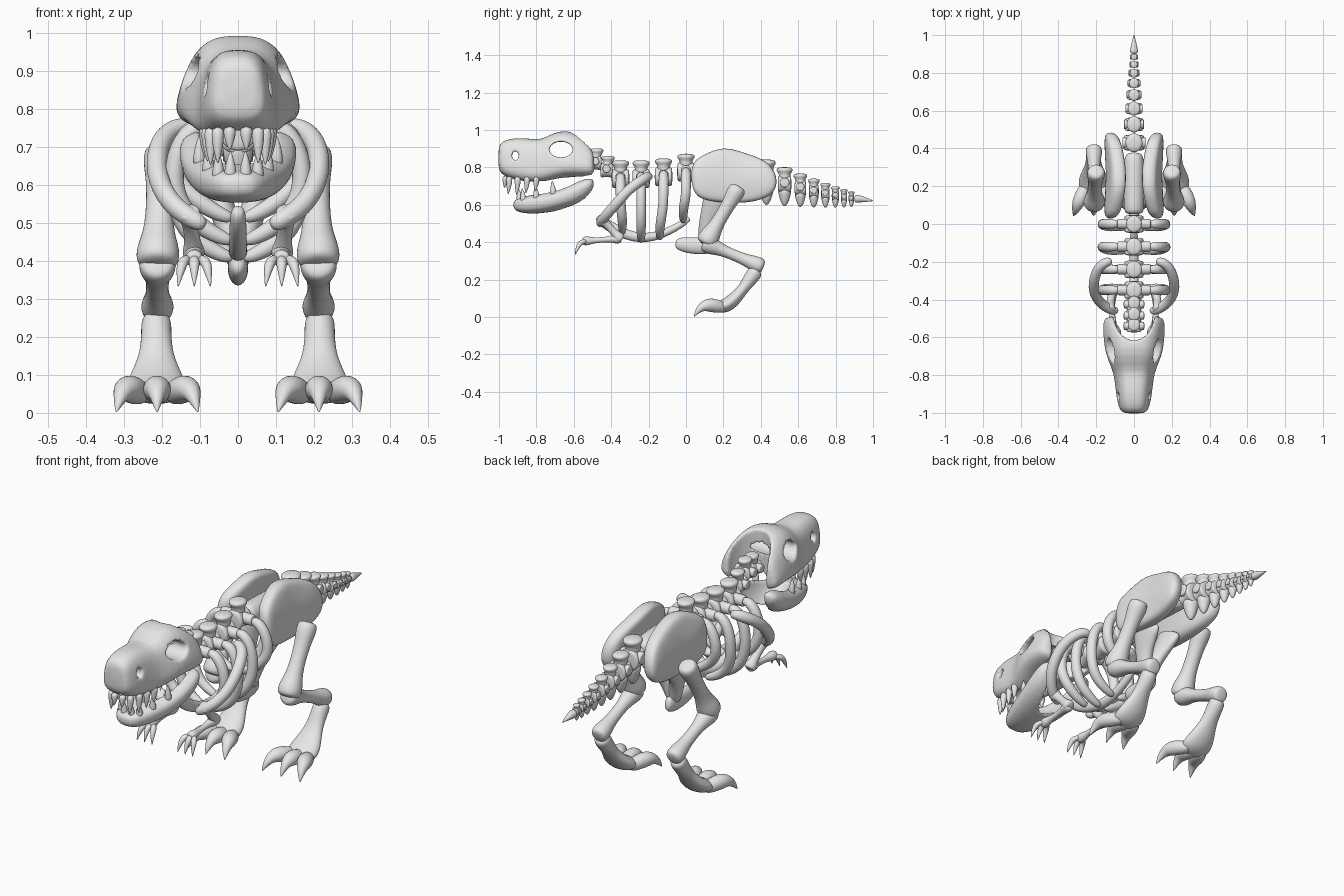
import bpy, bmesh, math
from mathutils import Vector

old = bpy.data.objects.get("Cube")
if old:
    bpy.data.objects.remove(old, do_unlink=True)

BONE = (0.8, 0.8, 0.8, 1)
bone_mat = bpy.data.materials.new("bone grey")
bone_mat.use_nodes = True
bone_mat.diffuse_color = BONE
bone_mat.node_tree.nodes["Principled BSDF"].inputs["Base Color"].default_value = BONE


# ---- helpers ----
def loft(bm, rings):
    """Skin a list of closed rings, cap both ends, and keep every face pointing outward."""
    first = [Vector(p) for p in rings[0]]
    count = len(first)
    centre = sum(first, Vector()) / count
    ahead = sum((Vector(p) for p in rings[1]), Vector()) / count - centre
    spin = sum(((first[i - 1] - centre).cross(first[i] - centre) for i in range(count)), Vector())
    if spin.dot(ahead) < 0:
        rings = [ring[::-1] for ring in rings]
    loops = [[bm.verts.new(p) for p in ring] for ring in rings]
    for a, b in zip(loops, loops[1:]):
        for i in range(count):
            j = (i + 1) % count
            bm.faces.new((a[i], a[j], b[j], b[i]))
    bm.faces.new(loops[0][::-1])
    bm.faces.new(loops[-1])


def tube(bm, points, ref=(1, 0, 0), sides=8):
    """Sweep a round section; a point is x, y, z, radius and optional widening along ref."""
    ref = Vector(ref)
    rings = []
    last = len(points) - 1
    for i, p in enumerate(points):
        tangent = Vector(points[min(i + 1, last)][:3]) - Vector(points[max(i - 1, 0)][:3])
        tangent.normalize()
        u = (ref - tangent * ref.dot(tangent)).normalized()
        v = tangent.cross(u)
        radius = p[3] * 1.1
        wide = p[4] if len(p) > 4 else 1
        ring = []
        for k in range(sides):
            angle = math.tau * k / sides
            offset = u * math.cos(angle) * wide + v * math.sin(angle)
            ring.append(Vector(p[:3]) + offset * radius)
        rings.append(ring)
    loft(bm, rings)


def limb(bm, start, end, r_start, r_mid, r_end):
    """A long bone with a knob at each end."""
    start, end = Vector(start), Vector(end)
    steps = ((0, r_start * .75), (.05, r_start * 1.1), (.17, r_start * 1.05), (.32, r_mid),
             (.68, r_mid), (.83, r_end * 1.05), (.95, r_end * 1.1), (1, r_end * .75))
    tube(bm, [(*start.lerp(end, f), r) for f, r in steps])


def finish(bm, name, mirror=False, level=2):
    for face in bm.faces:
        face.smooth = True
    mesh = bpy.data.meshes.new(name)
    bm.to_mesh(mesh)
    bm.free()
    mesh.materials.append(bone_mat)
    ob = bpy.data.objects.new(name, mesh)
    bpy.context.scene.collection.objects.link(ob)
    if mirror:
        ob.modifiers.new("Mirror", 'MIRROR').use_mirror_merge = False
    sub = ob.modifiers.new("Subdivision", 'SUBSURF')
    sub.levels = sub.render_levels = level
    return ob


def build(name, paths, mirror=False, ref=(1, 0, 0), level=2):
    bm = bmesh.new()
    for path in paths:
        tube(bm, path, ref)
    return finish(bm, name, mirror, level)


def section(y, low, high, width, taper, power=.75):
    """Rounded cross-section for the head, narrower at the top by taper."""
    ring = []
    for k in range(24):
        angle = math.tau * k / 24
        c, s = math.cos(angle), math.sin(angle)
        side = math.copysign(abs(c) ** power, c)
        height = (math.copysign(abs(s) ** power, s) + 1) / 2
        ring.append((width * side * (1 - taper * height), y, low + (high - low) * height))
    return ring


def ball(location, scale):
    bpy.ops.mesh.primitive_uv_sphere_add(radius=1, location=location)
    bpy.context.object.scale = scale
    return bpy.context.object


def rod(location, scale, rotation=(0, 0, 0)):
    bpy.ops.mesh.primitive_cylinder_add(radius=1, depth=2, location=location, rotation=rotation)
    bpy.context.object.scale = scale
    return bpy.context.object


def carve(ob, cutters):
    """Cut the holes, then soften all edges into one skin."""
    for cutter in cutters:
        cutter.hide_render = True
        cut = ob.modifiers.new("Cut", 'BOOLEAN')
        cut.operation, cut.solver, cut.object = 'DIFFERENCE', 'EXACT', cutter
    remesh = ob.modifiers.new("Remesh", 'REMESH')
    remesh.mode, remesh.voxel_size, remesh.use_smooth_shade = 'VOXEL', .008, True
    soften = ob.modifiers.new("Soften", 'SMOOTH')
    soften.factor, soften.iterations = .5, 5
    bpy.context.view_layer.objects.active = ob
    for name in [m.name for m in ob.modifiers]:
        bpy.ops.object.modifier_apply(modifier=name)
    for cutter in cutters:
        bpy.data.objects.remove(cutter, do_unlink=True)


# ---- skull: snout, eye sockets, nostrils, open back ----
bm = bmesh.new()
loft(bm, [section(*s, .65) for s in (
    (-1.005, .79, .91, .06, .2), (-.985, .76, .94, .085, .25), (-.93, .735, .957, .104, .3),
    (-.85, .715, .957, .113, .3), (-.78, .715, .945, .125, .3), (-.73, .725, .975, .155, .35),
    (-.66, .745, 1.0, .185, .42), (-.58, .745, .987, .192, .42), (-.52, .745, .945, .19, .38),
    (-.48, .755, .885, .172, .25))])
skull = finish(bm, "skull", level=1)
across = (0, math.pi / 2, 0)
carve(skull, [rod((0, -.668, .895), (.042, .062, 1), across),
              rod((0, -.912, .862), (.025, .018, 1), across),
              rod((0, -.465, .85), (.11, .152, 1)),
              ball((0, -.75, .71), (.06, .2, .08))])

# ---- lower jaw ----
bm = bmesh.new()
loft(bm, [section(*s, -.15) for s in (
    (-.925, .58, .62, .03), (-.9, .56, .635, .06), (-.84, .55, .65, .087),
    (-.75, .555, .665, .115), (-.65, .575, .695, .137), (-.57, .6, .74, .145),
    (-.52, .64, .755, .142), (-.485, .69, .74, .12))])
jaw = finish(bm, "lower_jaw", level=1)
carve(jaw, [ball((0, -.57, .72), (.1, .25, .17))])


# ---- teeth ----
def tooth(x, y, base, tip):
    return [(x, y, base, .018), (x, y, base * .6 + tip * .4, .016),
            (x, y - .004, base * .25 + tip * .75, .009), (x, y - .006, tip, .001)]


build("upper_teeth", [tooth(x, y, .755, tip) for x, y, tip in (
    (.022, -.965, .69), (.053, -.945, .655), (.072, -.9, .65), (.08, -.85, .66), (.086, -.8, .67))],
    mirror=True, level=1)
build("lower_teeth", [tooth(x, y, base, base + .085) for x, y, base in (
    (.02, -.89, .605), (.052, -.87, .605), (.078, -.8, .62), (.102, -.71, .645))],
    mirror=True, level=1)


# ---- spine and tail ----
def vertebra(name, y, z, r, half, nub, chevron=False, lean=0):
    top = z + r * 2.15
    paths = [
        [(0, y - half, z, r), (0, y - half * .75, z, r * 1.15), (0, y, z, r * .95),
         (0, y + half * .75, z, r * 1.15), (0, y + half, z, r)],
        [(0, y, z + r * .5, r * .9), (0, y + lean, z + r * 1.25, r * .6),
         (0, y + lean, top - r * .4, r * 1.15, .9), (0, y + lean, top, r * .8, .9)]]
    if chevron:
        paths.append([(0, y, z - r * .5, r * .9), (0, y, z - r * 1.3, r * .75),
                      (0, y, z - r * 2.2, r * .5), (0, y, z - r * 2.75, r * .15)])
    bm = bmesh.new()
    for path in paths:
        tube(bm, path)
    tube(bm, [(x * nub, y, z + r * .2, r * .6) for x in (-1, -.9, 0, .9, 1)], ref=(0, 1, 0))
    finish(bm, name)


for i, (y, z) in enumerate(((-.54, .825), (-.485, .825), (-.425, .785))):
    vertebra(f"neck_vertebra_{i + 1}", y, z, .036, .034, .055, lean=.008)
for i, (y, z) in enumerate(((-.35, .74), (-.24, .74), (-.12, .75), (0, .775))):
    vertebra(f"back_vertebra_{i + 1}", y, z, .046, .048, .09)
y, r = .43, .05
for i in range(8):
    vertebra(f"tail_vertebra_{i + 1}", y, .63 + (.93 - y) ** 1.3 * .26, r, r * .85, r * 1.25, True)
    y += r * 1.95
    r *= .86
build("tail_tip", [[(0, .9, .632, .014), (0, .91, .632, .022), (0, .93, .631, .019),
                    (0, .97, .626, .01), (0, 1.003, .62, .001)]])

# ---- ribs, breastbone and shoulder blades ----
for i, (y, top, low, lean) in enumerate(((-.35, .75, .45, .01), (-.24, .755, .405, 0),
                                         (-.12, .765, .42, -.02), (0, .78, .51, -.015))):
    mid = (top + low) / 2
    path = [(.07, y, top, .016), (.115, y, top + .005, .026), (.16, y, top - .05, .026),
            (.175, y, mid, .026), (.14, y + lean, low + .07, .026),
            (.06, y + lean, low + .015, .022), (.01, y + lean, low, .014)]
    build(f"ribs_{i + 1}", [path], mirror=True, ref=(0, 1, 0))
build("breastbone", [[(0, -.475, .54, .018, .9), (0, -.45, .51, .03, .75), (0, -.35, .45, .028, .8),
                      (0, -.24, .415, .026), (0, -.12, .44, .022), (0, 0, .51, .018), (0, .02, .53, .01)]])
build("shoulder_blades", [[(.115, -.195, .75, .018), (.15, -.2, .755, .026), (.19, -.23, .735, .028),
                           (.215, -.3, .69, .028), (.214, -.37, .61, .028), (.17, -.43, .54, .027),
                           (.11, -.46, .505, .026), (.085, -.46, .49, .015)]],
      mirror=True, ref=(0, 1, 0))

# ---- arms ----
bm = bmesh.new()
limb(bm, (.13, -.46, .535), (.115, -.345, .41), .028, .02, .027)
limb(bm, (.115, -.345, .42), (.115, -.555, .405), .024, .014, .022)
for spread in (-.033, 0, .033):
    x = .115
    tube(bm, [(x + spread * .3, -.53, .405, .01), (x + spread * .8, -.555, .402, .014),
              (x + spread, -.57, .39, .014), (x + spread * 1.15, -.583, .365, .009),
              (x + spread * 1.3, -.593, .33, .001)])
finish(bm, "arms", mirror=True)

# ---- pelvis ----
outline = ((.035, .83), (.09, .865), (.2, .915), (.32, .875), (.44, .835), (.49, .75),
           (.48, .675), (.43, .635), (.32, .605), (.12, .615), (.04, .65), (.025, .75))
rings = []
for x, size in ((.045, .78), (.06, 1), (.115, 1.02), (.135, .8)):
    ring = []
    for y, z in outline:
        y, z = .26 + (y - .26) * size, .76 + (z - .76) * size
        bend = ((y - .26) / .22) ** 2 * .03 + (.76 - z) * .1
        ring.append((x + bend, y, z))
    rings.append(ring)
bm = bmesh.new()
loft(bm, rings)
finish(bm, "hip_plates", mirror=True)
build("sacrum", [[(0, .05, .765, .045), (0, .08, .765, .055), (0, .2, .765, .052),
                  (0, .34, .755, .055), (0, .38, .75, .04)]])
build("pubis_struts", [[(.075, .19, .67, .035, 3), (.065, .165, .61, .035, 2.2),
                        (.035, .115, .52, .034, 1.3), (.01, .1, .43, .032, 1.2),
                        (0, .095, .38, .025)]], mirror=True, ref=(0, 1, 0))
build("pubis_foot", [[(0, -.057, .395, .018, .7), (0, -.035, .39, .038, .7), (0, .05, .378, .045, .6),
                      (0, .12, .383, .048, .55), (0, .158, .39, .028, .6)]])

# ---- legs ----
bm = bmesh.new()
limb(bm, (.2, .285, .7), (.212, .1, .385), .044, .036, .053)
finish(bm, "thigh_bones", mirror=True)
bm = bmesh.new()
limb(bm, (.212, .09, .4), (.212, .415, .265), .045, .029, .04)
finish(bm, "shin_bones", mirror=True)
build("ankle_bones", [[(.215, .385, .255, .028), (.215, .37, .24, .041), (.215, .345, .205, .039),
                       (.215, .305, .15, .028, 1.6), (.215, .265, .1, .036, 1.9),
                       (.215, .215, .058, .04, 2.1), (.215, .16, .048, .028, 2.2)]], mirror=True)
toes = []
for side in (-1, 0, 1):
    x = .213
    toes.append([(x + side * .035, .22, .045, .025), (x + side * .06, .16, .06, .038),
                 (x + side * .08, .115, .065, .036), (x + side * .092, .085, .054, .024),
                 (x + side * .1, .06, .03, .014), (x + side * .108, .042, 0, .001)])
build("toes", toes, mirror=True)
